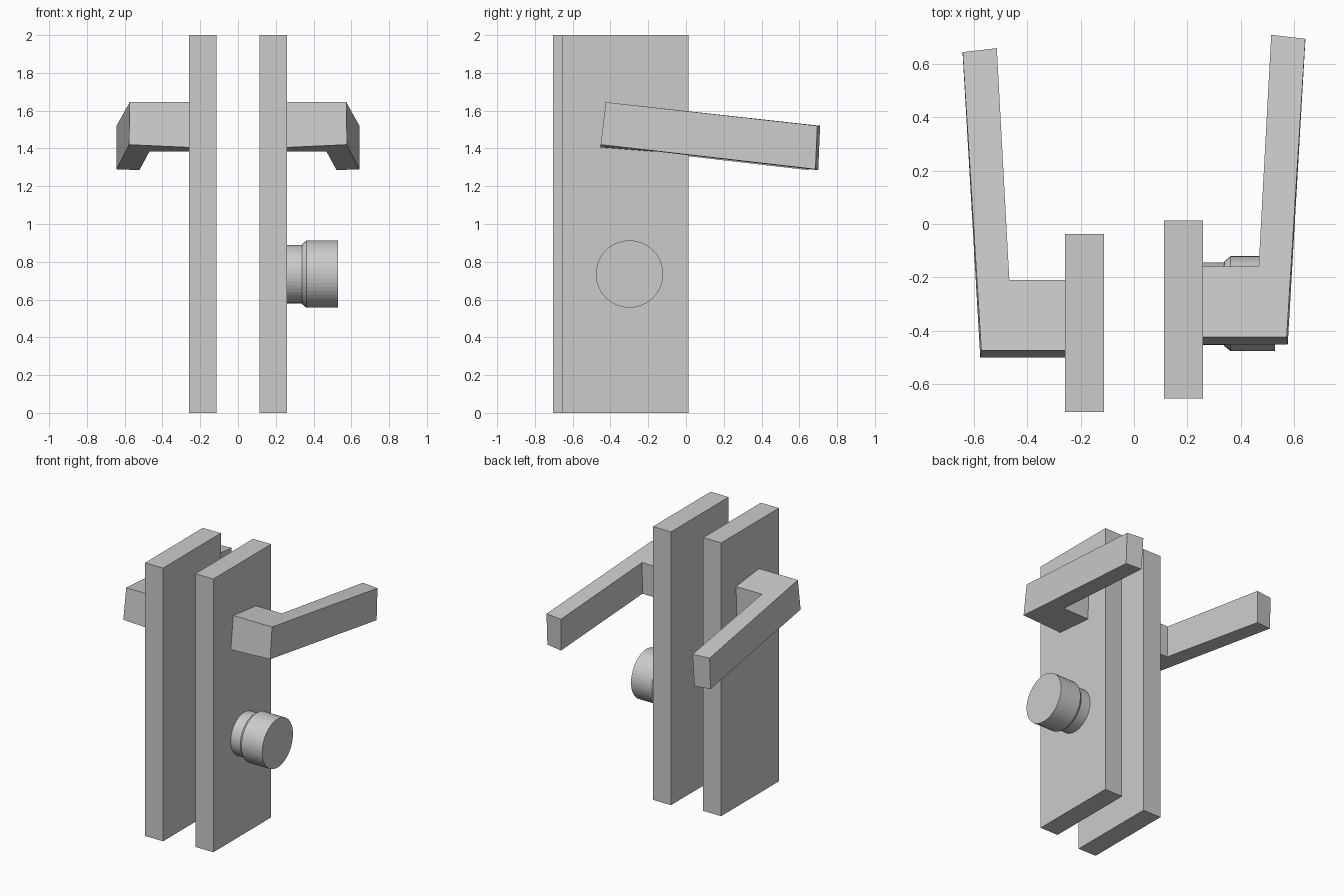
import bpy, bmesh, math

if "Cube" in bpy.data.objects:
    bpy.data.objects.remove(bpy.data.objects["Cube"])


def new_object(name, bm):
    bmesh.ops.recalc_face_normals(bm, faces=bm.faces[:])
    mesh = bpy.data.meshes.new(name)
    bm.to_mesh(mesh)
    bm.free()
    obj = bpy.data.objects.new(name, mesh)
    bpy.context.collection.objects.link(obj)
    return obj


def prism(name, bottom, top):
    """Solid between two matching outlines."""
    bm = bmesh.new()
    lo = [bm.verts.new(p) for p in bottom]
    hi = [bm.verts.new(p) for p in top]
    bm.faces.new(lo)
    bm.faces.new(hi)
    n = len(lo)
    for i in range(n):
        j = (i + 1) % n
        bm.faces.new((lo[i], lo[j], hi[j], hi[i]))
    return new_object(name, bm)


# L-shaped lever outlines, drooping towards the free end
LEVER_TOP = [(0.25, -0.425, 1.645), (0.573, -0.425, 1.645), (0.643, 0.695, 1.52),
             (0.515, 0.71, 1.52), (0.468, -0.16, 1.615), (0.25, -0.16, 1.615)]
LEVER_BOTTOM = [(0.25, -0.452, 1.405), (0.577, -0.452, 1.42), (0.643, 0.685, 1.29),
                (0.522, 0.70, 1.285), (0.468, -0.165, 1.385), (0.25, -0.165, 1.383)]
PLATE = [(0.113, -0.655), (0.259, -0.655), (0.259, 0.013), (0.113, 0.013)]

# backplate and lever on each side; the left set sits slightly forward
for side, sx, dy in (("right", 1, 0.0), ("left", -1, -0.05)):
    prism(side + "_backplate",
          [(sx * x, y + dy, 0) for x, y in PLATE],
          [(sx * x, y + dy, 2) for x, y in PLATE])
    prism(side + "_lever",
          [(sx * x, y + dy, z) for x, y, z in LEVER_BOTTOM],
          [(sx * x, y + dy, z) for x, y, z in LEVER_TOP])

# thumb turn: lathed profile (x, radius) along the x axis
profile = [(0.25, 0.155), (0.338, 0.155), (0.34, 0.16), (0.362, 0.178), (0.53, 0.178)]
SEG, CY, CZ = 48, -0.299, 0.735
bm = bmesh.new()
rings = [[bm.verts.new((x, CY + r * math.cos(2 * math.pi * k / SEG),
                        CZ + r * math.sin(2 * math.pi * k / SEG)))
          for k in range(SEG)] for x, r in profile]
for a, b in zip(rings, rings[1:]):
    for k in range(SEG):
        m = (k + 1) % SEG
        bm.faces.new((a[k], a[m], b[m], b[k]))
bm.faces.new(rings[0])
bm.faces.new(rings[-1])
new_object("thumb_turn_knob", bm)
